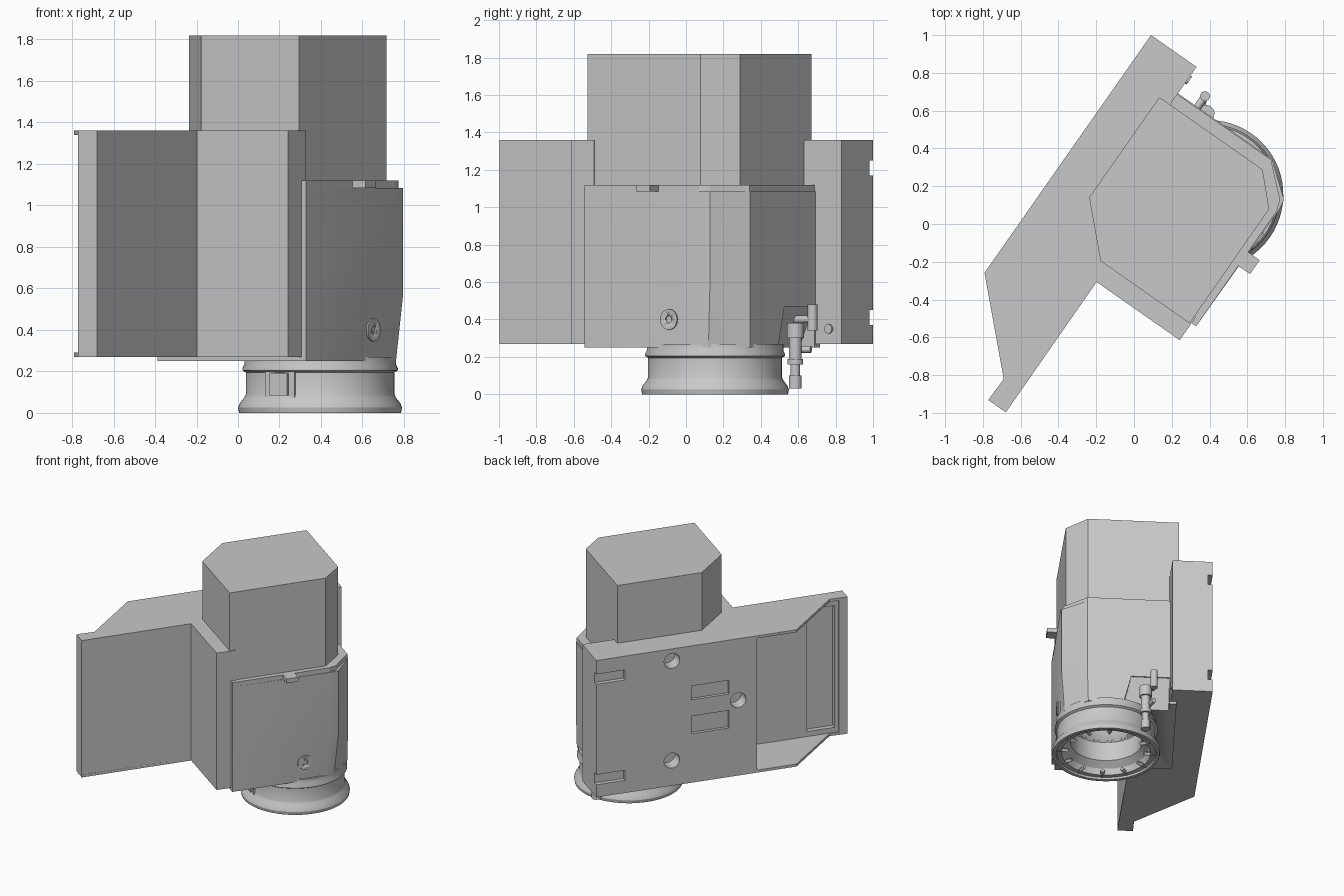
import bpy, bmesh, math
from mathutils import Matrix, Vector

old = bpy.data.objects.get("Cube")
if old:
    bpy.data.objects.remove(old, do_unlink=True)

# Parts are laid out square to the mounting plate, then turned as a whole
TURN = Matrix.Rotation(math.radians(-35), 4, 'Z')

grey = bpy.data.materials.new("machined grey")
grey.use_nodes = True
grey.diffuse_color = (0.58, 0.58, 0.58, 1)
grey.node_tree.nodes["Principled BSDF"].inputs["Base Color"].default_value = (0.58, 0.58, 0.58, 1)


def finish(name, bm, smooth=False):
    bmesh.ops.recalc_face_normals(bm, faces=bm.faces)
    mesh = bpy.data.meshes.new(name)
    bm.to_mesh(mesh)
    bm.free()
    mesh.materials.append(grey)
    ob = bpy.data.objects.new(name, mesh)
    bpy.context.collection.objects.link(ob)
    ob.matrix_world = TURN
    if smooth:
        bpy.ops.object.select_all(action='DESELECT')
        ob.select_set(True)
        bpy.context.view_layer.objects.active = ob
        bpy.ops.object.shade_smooth_by_angle(angle=math.radians(30))
    return ob


def loft(name, rings, smooth=False):
    """Stack of matching (outline, height) rings with flat caps."""
    bm = bmesh.new()
    loops = [[bm.verts.new((x, y, z)) for x, y in pts] for pts, z in rings]
    n = len(loops[0])
    for a, b in zip(loops, loops[1:]):
        for i in range(n):
            j = (i + 1) % n
            bm.faces.new((a[i], a[j], b[j], b[i]))
    bm.faces.new(loops[0])
    bm.faces.new(loops[-1])
    return finish(name, bm, smooth)


def prism(name, pts, z0, z1):
    return loft(name, [(pts, z0), (pts, z1)])


def rect(x0, x1, y0, y1):
    return [(x0, y0), (x1, y0), (x1, y1), (x0, y1)]


def box(name, x0, x1, y0, y1, z0, z1):
    return prism(name, rect(x0, x1, y0, y1), z0, z1)


def rod(name, start, end, r, sides=24):
    a, b = Vector(start), Vector(end)
    bm = bmesh.new()
    m = Matrix.Translation((a + b) / 2) @ (b - a).to_track_quat('Z', 'Y').to_matrix().to_4x4()
    bmesh.ops.create_cone(bm, cap_ends=True, segments=sides, radius1=r, radius2=r,
                          depth=(b - a).length, matrix=m)
    return finish(name, bm, True)


def lathe(name, profile, cx, cy, sides=64):
    bm = bmesh.new()
    vs = [bm.verts.new((r, 0, z)) for r, z in profile]
    es = [bm.edges.new(p) for p in zip(vs, vs[1:] + vs[:1])]
    bmesh.ops.spin(bm, geom=vs + es, cent=(0, 0, 0), axis=(0, 0, 1),
                   angle=math.tau, steps=sides, use_merge=True)
    bmesh.ops.remove_doubles(bm, verts=bm.verts, dist=1e-5)
    bmesh.ops.translate(bm, verts=bm.verts, vec=(cx, cy, 0))
    return finish(name, bm, True)


def cut(target, cutter):
    cutter.hide_render = True
    cutter.hide_viewport = True
    mod = target.modifiers.new("cut", 'BOOLEAN')
    mod.operation = 'DIFFERENCE'
    mod.solver = 'EXACT'
    mod.object = cutter


# Heights of the plate parts and centre of the collar
LOW, HIGH = 0.27, 1.36
CX, CY = 0.235, 0.354

# Upper housing
prism("upper_housing", [(-.275, -.021), (-.033, -.262), (.543, -.262), (.541, .475),
                        (.392, .627), (-.275, .627)], .6, 1.82)

# Lower housing, its front corner tapering gently toward the collar
outline = [(-.3, -.25), (.58, -.255), (.586, .5), (.578, .56), (.49, .63), (.403, .7), (-.25, .7)]
tapered = outline[:2] + [(.582, .46), (.555, .535), (.472, .615), (.395, .695), (-.25, .7)]
body = loft("lower_housing", [(tapered, .25), (outline, .56), (outline, 1.085)], True)
cut(body, rod("bore_cutter", (CX, CY, .1), (CX, CY, .5), .26, 48))
cut(body, loft("valve_notch_cutter", [(rect(-.2, .15, .58, .8), .2),
                                      (rect(-.2, .08, .69, .8), .47)]))
lip = outline[:2] + [(.58, .49), (.56, .55), (.48, .62), (.4, .695), (-.25, .695)]
prism("housing_lip", lip, 1.08, 1.12)
box("cover_tab", .55, .655, .135, .225, 1.085, 1.12)

# Round sight port on the front
port = rod("sight_port", (.55, .3, .4), (.592, .3, .4), .055, 32)
cut(port, rod("port_cutter", (.575, .3, .4), (.7, .3, .4), .02))

# Mounting block behind and beside the housings
block = prism("mounting_block", [(-.5, .871), (-.206, .871), (-.206, .6), (-.1, -.1), (0, -.2),
                                 (.53, -.216), (.551, -.216), (.551, -.365), (-.5, -.365)],
              LOW, HIGH)
for z in (.41, 1.21):
    cut(block, box("slot_cutter", -.6, -.465, .65, 1, z - .04, z + .04))
for y, z in ((.29, .47), (-.22, .87), (.29, 1.265)):
    cut(block, rod("bolt_hole_cutter", (-.6, y, z), (-.4, y, z), .06, 32))

# Keyway with a raised bar on the back face
cut(block, box("keyway_cutter", -.6, -.475, -.15, .14, .66, 1.04))
box("key_bar", -.5, -.46, -.15, .14, .8, .93)
rod("locating_pin", (-.22, .79, .35), (-.195, .79, .35), .025)

# Side wing: thin flanges, front wall and end lip
wing = [(.014, -.36), (-.5, -.36), (-.5, -.666), (-.094, -1.068), (-.097, -1.206), (.016, -1.206)]
for name, z in (("wing_bottom", LOW), ("wing_top", HIGH - .02)):
    prism(name, wing, z, z + .02)
wall = box("wing_wall", -.085, .014, -1.206, -.36, LOW, HIGH)
cut(wall, box("wing_recess_cutter", -.2, -.045, -1.11, -.9, LOW + .06, HIGH - .06))
box("wing_end_lip", -.097, .014, -1.206, -1.14, LOW, HIGH)

# Spindle collar, hollow from below
lathe("spindle_collar", [(.39, 0), (.395, .025), (.388, .045), (.365, .075), (.358, .09),
                         (.358, .195), (.375, .205), (.375, .215), (.365, .235), (.365, .27),
                         (.26, .27), (.26, .1), (.31, .06), (.325, .015), (.36, .015), (.365, 0)],
      CX, CY)
for i in range(12):
    a = math.tau * i / 12
    d = Vector((math.cos(a), math.sin(a), 0))
    rod("collar_rib", Vector((CX, CY, .025)) + d * .275, Vector((CX, CY, .025)) + d * .37, .016, 4)

# Collar latch: a backing plate and a raised catch, facing the front
ahead = Vector((math.cos(math.radians(-88)), math.sin(math.radians(-88))))
side = Vector((-ahead.y, ahead.x))
for name, width, reach, z0, z1 in (("latch_plate", .085, .358, .075, .2),
                                   ("latch_catch", .05, .37, .085, .19)):
    mid = Vector((CX, CY))
    prism(name, [mid + ahead * d + side * s for d, s in
                 ((.3, -width), (reach, -width), (reach, width), (.3, width))], z0, z1)

# Air valve hanging under the notch
vx, vy = -.024, .697
for name, z0, z1, r in (("valve_tip", .03, .1, .034), ("valve_hose", .1, .16, .026),
                        ("valve_nut", .16, .19, .042), ("valve_stem", .19, .32, .034),
                        ("valve_cap", .3, .38, .046)):
    rod(name, (vx, vy, z0), (vx, vy, z1), r)
rod("valve_arm", (-.05, .68, .24), (-.08, .76, .24), .018)
rod("valve_lever", (-.08, .77, .34), (-.08, .77, .48), .026)
rod("lever_pivot", (-.08, .65, .4), (-.08, .77, .4), .02)
